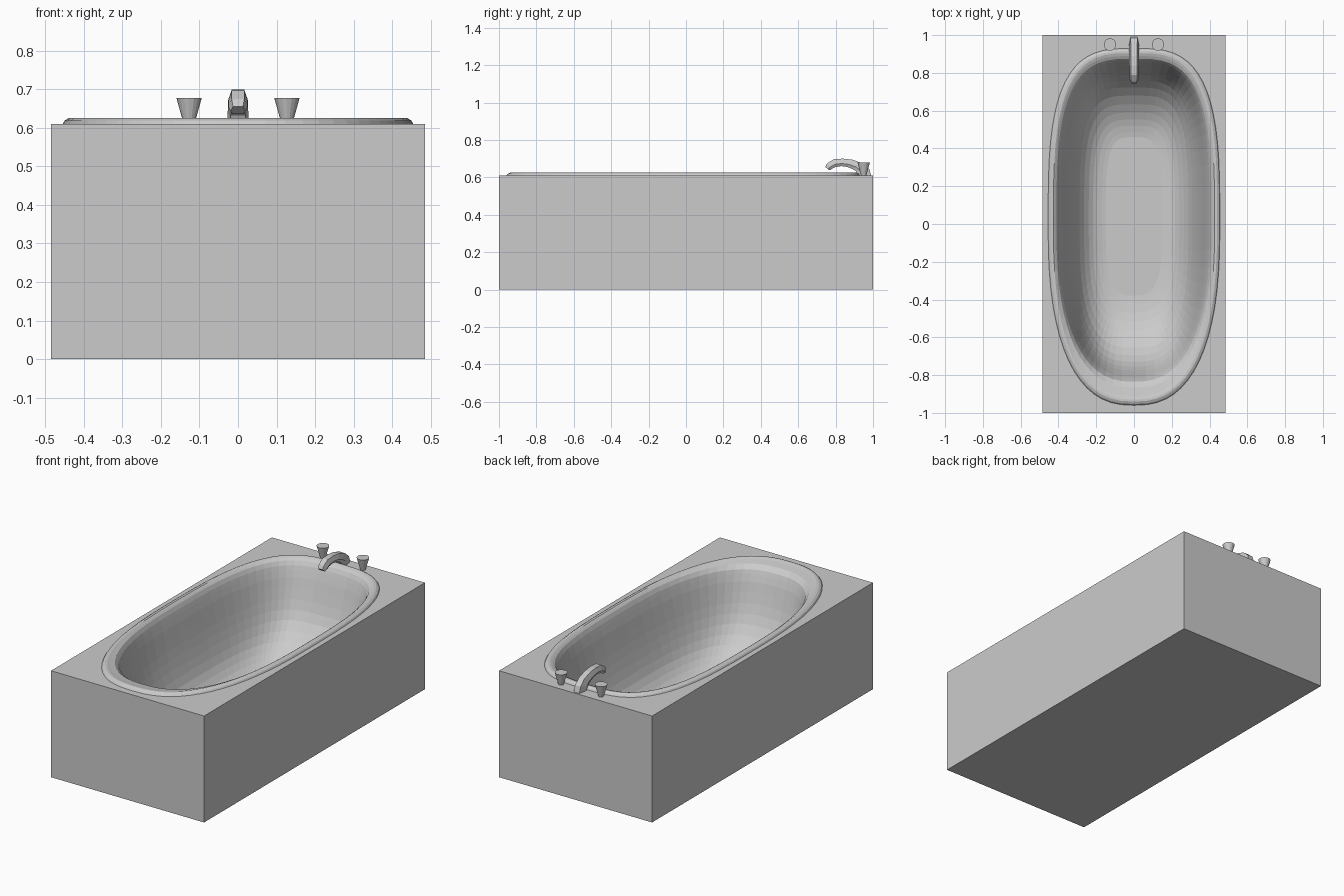
import bpy, bmesh
from math import cos, sin, tau, copysign

if "Cube" in bpy.data.objects:
    bpy.data.objects.remove(bpy.data.objects["Cube"])

SEG = 64


def finish(name, bm, recalc=False):
    if recalc:
        bmesh.ops.recalc_face_normals(bm, faces=bm.faces)
    me = bpy.data.meshes.new(name)
    bm.to_mesh(me)
    bm.free()
    ob = bpy.data.objects.new(name, me)
    bpy.context.collection.objects.link(ob)
    return ob


def loft(bm, rings):
    loops = [[bm.verts.new(p) for p in r] for r in rings]
    for a, b in zip(loops, loops[1:]):
        n = len(a)
        for i in range(n):
            j = (i + 1) % n
            bm.faces.new((a[i], a[j], b[j], b[i]))
    return loops


def oval(half_w, y_front, y_back, z):
    """Egg-shaped ring: rounder at the front, squarer at the tap end and lower down."""
    depth = max(0, .61 - z) / .5
    pts = []
    for i in range(SEG):
        c, s = cos(tau * i / SEG), sin(tau * i / SEG)
        n, length = (3.2, y_back) if s >= 0 else (2.5, -y_front)
        n += .6 * depth
        pts.append((half_w * copysign(abs(c) ** (2 / n), c),
                    length * copysign(abs(s) ** (2 / n), s), z))
    return pts


def refine(rows):
    """Insert a smooth midpoint row between neighbouring rows."""
    ext = [rows[0]] + rows + [rows[-1]]
    out = []
    for a, b, c, d in zip(ext, ext[1:], ext[2:], ext[3:]):
        out += [b, tuple((9 * (q + r) - p - s) / 16 for p, q, r, s in zip(a, b, c, d))]
    return out + [rows[-1]]


# Rim and basin profiles: half width, front y, back y, z
RIM = [
    (.455, -.96, .93, .61), (.450, -.953, .925, .619), (.440, -.94, .915, .625),
    (.427, -.93, .905, .625), (.420, -.91, .89, .62), (.411, -.865, .875, .612),
]
BOWL = [
    (.400, -.835, .862, .59), (.382, -.81, .84, .53), (.355, -.775, .805, .42),
    (.325, -.73, .76, .32), (.288, -.655, .68, .23), (.240, -.56, .59, .17),
    (.195, -.47, .52, .142), (.150, -.38, .46, .13),
]
bm = bmesh.new()
loops = loft(bm, [oval(*p) for p in RIM + refine(BOWL)])
bm.faces.new(loops[-1])
finish("basin", bm)

# Surround box, with an oval opening in its deck
W, L, H = .485, 1.0, .61
bm = bmesh.new()
box = [[(-W, -L, z), (W, -L, z), (W, L, z), (-W, L, z)] for z in (0, H)]
bottom, top = loft(bm, box)
bm.faces.new(bottom[::-1])
hole = [bm.verts.new(p) for p in oval(*RIM[0])]
edges = [bm.edges.new((hole[i], hole[(i + 1) % SEG])) for i in range(SEG)]
edges += [bm.edges.get((top[i], top[(i + 1) % 4])) for i in range(4)]
bmesh.ops.triangle_fill(bm, edges=edges, use_beauty=True, normal=(0, 0, 1))
finish("surround", bm, True)

# Curved spout: outer y, z, inner y, z, half width
SPOUT = [
    (.99, .61, .92, .61, .027), (.98, .645, .91, .632, .027),
    (.945, .675, .89, .645, .026), (.89, .694, .86, .656, .026),
    (.84, .70, .83, .66, .025), (.79, .697, .80, .655, .025),
    (.755, .675, .78, .645, .025), (.745, .655, .767, .637, .020),
]
bm = bmesh.new()
sections = []
for yo, zo, yi, zi, w in SPOUT:
    ym, zm = yo * .35 + yi * .65, zo * .35 + zi * .65
    sections.append([(-.65 * w, yo, zo), (.65 * w, yo, zo), (w, ym, zm),
                     (.7 * w, yi, zi), (-.7 * w, yi, zi), (-w, ym, zm)])
loops = loft(bm, sections)
bm.faces.new(loops[0])
bm.faces.new(loops[-1])
finish("spout", bm, True)

# Flared tap handles
for side, x in (("left", -.127), ("right", .127)):
    bm = bmesh.new()
    bmesh.ops.create_cone(bm, cap_ends=True, segments=16, radius1=.014,
                          radius2=.033, depth=.068)
    bmesh.ops.translate(bm, verts=bm.verts, vec=(x, .95, .644))
    finish(side + "_tap_handle", bm)
